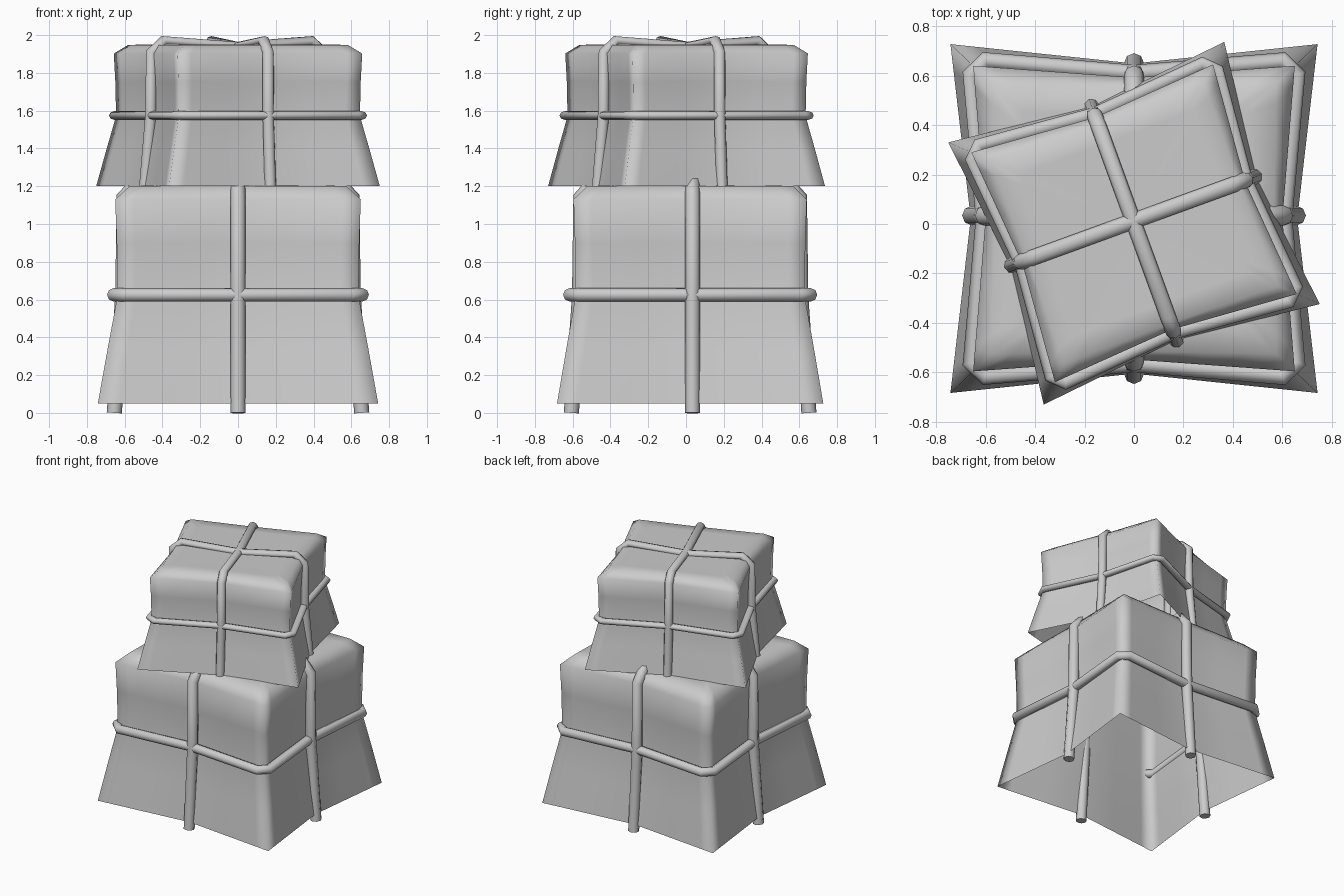
import bpy
import bmesh
from math import radians

old = bpy.data.objects.get("Cube")
if old:
    bpy.data.objects.remove(old, do_unlink=True)

grey = bpy.data.materials.new("plain_grey")
grey.use_nodes = True
tone = (0.6, 0.6, 0.6, 1)
grey.diffuse_color = tone
grey.node_tree.nodes["Principled BSDF"].inputs["Base Color"].default_value = tone

DEPTH = 0.95   # plan is slightly shallower than wide


def place(obj, spot):
    obj.location, obj.rotation_euler.z, obj.scale = spot
    obj.data.materials.append(grey)


def outline(corner, mid):
    """Square outline whose sides pinch inward at their middles."""
    pts = []
    x_dir, y_dir = 1, 0
    for _ in range(4):
        for t in (-1, -0.85, -0.45, 0, 0.45, 0.85):
            out = mid + (corner - mid) * abs(t)
            side = corner * t
            pts.append((x_dir * out - y_dir * side, (y_dir * out + x_dir * side) * DEPTH))
        x_dir, y_dir = -y_dir, x_dir
    return pts


def cover(name, spot):
    """Draped cover: flared open skirt, upright walls, bevelled top."""
    levels = [(0.05, 0.742, 0.66), (0.34, 0.69, 0.62), (0.62, 0.638, 0.58),
              (0.9, 0.642, 0.585), (1.13, 0.65, 0.6), (1.2, 0.575, 0.565),
              (1.205, 0.45, 0.45)]
    bm = bmesh.new()
    rings = [[bm.verts.new((x, y, z)) for x, y in outline(c, m)] for z, c, m in levels]
    for low, high in zip(rings, rings[1:]):
        for i in range(len(low)):
            j = (i + 1) % len(low)
            bm.faces.new((low[i], low[j], high[j], high[i]))
    centre = bm.verts.new((0, 0, 1.18))
    top = rings[-1]
    for i in range(len(top)):
        bm.faces.new((top[i], top[(i + 1) % len(top)], centre))
    for f in bm.faces:
        f.smooth = True
    mesh = bpy.data.meshes.new(name)
    bm.to_mesh(mesh)
    bm.free()
    obj = bpy.data.objects.new(name, mesh)
    bpy.context.collection.objects.link(obj)
    place(obj, spot)


def rope(name, pts, closed, radius, spot):
    curve = bpy.data.curves.new(name, "CURVE")
    curve.dimensions = "3D"
    curve.bevel_depth = radius
    curve.bevel_resolution = 2
    curve.use_fill_caps = True
    spline = curve.splines.new("POLY")
    spline.points.add(len(pts) - 1)
    for p, co in zip(spline.points, pts):
        p.co = (*co, 1)
    spline.use_cyclic_u = closed
    obj = bpy.data.objects.new(name, curve)
    bpy.context.collection.objects.link(obj)
    place(obj, spot)
    # Turn the curve into a mesh
    bpy.ops.object.select_all(action="DESELECT")
    obj.select_set(True)
    bpy.context.view_layer.objects.active = obj
    bpy.ops.object.convert(target="MESH")
    bpy.ops.object.shade_smooth_by_angle(angle=radians(60))


def bundle(prefix, spot):
    cover(prefix + "_cover", spot)

    # Rope around the waist, cut across at the corners
    belt = []
    x_dir, y_dir = 1, 0
    for _ in range(4):
        for out, side in ((0.66, -0.6), (0.605, 0), (0.66, 0.6)):
            belt.append((x_dir * out - y_dir * side,
                         (y_dir * out + x_dir * side) * DEPTH * 1.02, 0.625))
        x_dir, y_dir = -y_dir, x_dir
    rope(prefix + "_belt_rope", belt, True, 0.035, spot)

    # Two ropes crossing over the top and running down the sides
    half = [(0.655, 0), (0.61, 0.62), (0.605, 1.14), (0.52, 1.235)]
    path = half + [(0, 1.185)] + [(-r, z) for r, z in reversed(half)]
    rope(prefix + "_side_rope", [(r, 0.012, z) for r, z in path], False, 0.04, spot)
    rope(prefix + "_front_rope", [(0, r * 0.96, z) for r, z in path], False, 0.04, spot)


bundle("lower", ((0, 0.022, 0), 0, (1, 1, 1)))
bundle("upper", ((0, 0.003, 1.168), radians(20), (0.8, 0.8, 0.65)))
